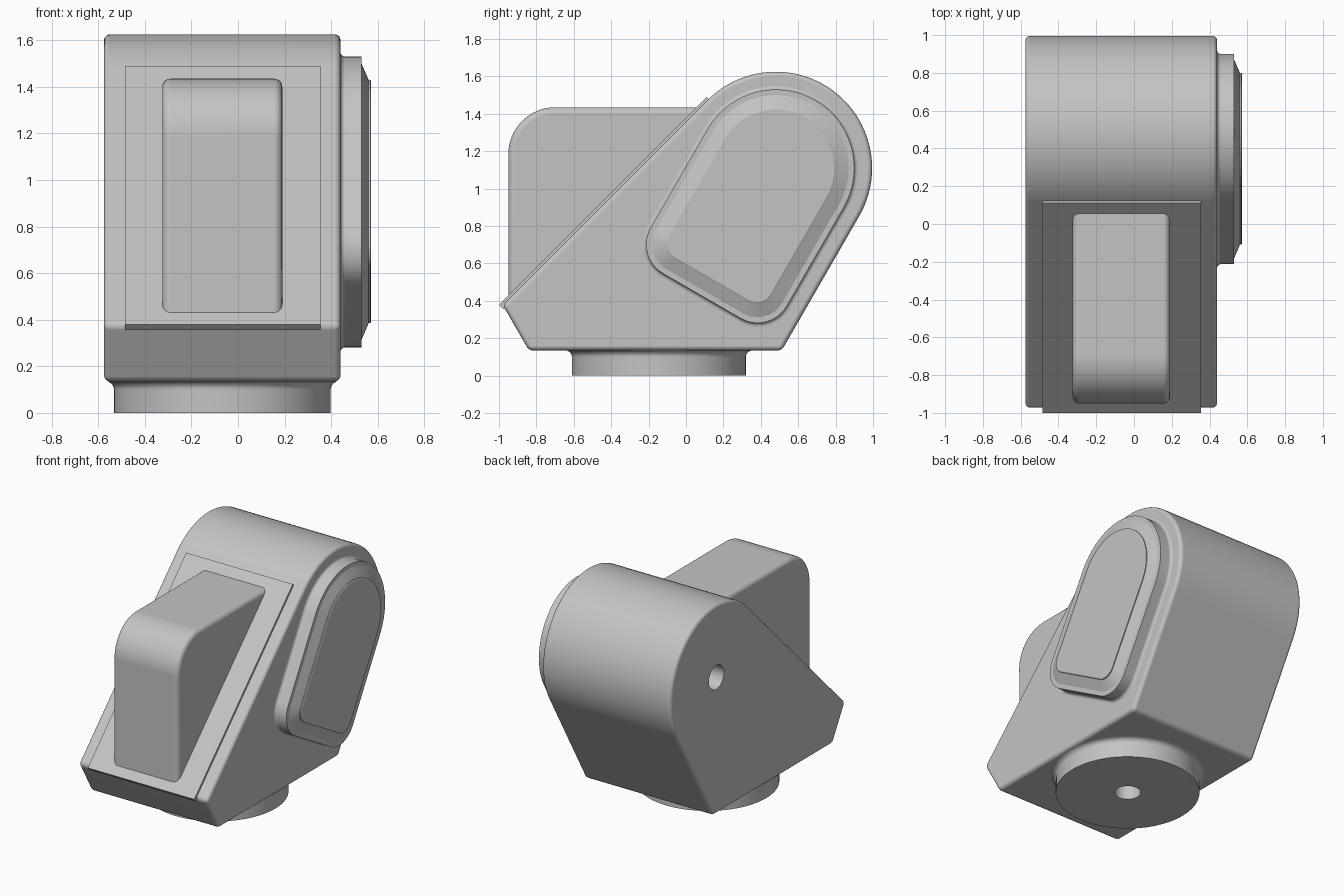
import bpy, bmesh
from math import sin, cos, pi, radians

if "Cube" in bpy.data.objects:
    bpy.data.objects.remove(bpy.data.objects["Cube"], do_unlink=True)

GREY = (0.55, 0.55, 0.55, 1)
grey = bpy.data.materials.new("plain grey")
grey.use_nodes = True
grey.diffuse_color = GREY
grey.node_tree.nodes["Principled BSDF"].inputs["Base Color"].default_value = GREY

MID_X = -0.0675           # middle of the housing
PIVOT = (0.48, 1.11)      # centre of the rounded head (y, z)
HEAD_R = 0.515
HOLE_R = 0.085


def loft(name, rings):
    """Skin equal-length rings of 3D points and cap both ends."""
    bm = bmesh.new()
    loops = [[bm.verts.new(p) for p in ring] for ring in rings]
    n = len(loops[0])
    for a, b in zip(loops, loops[1:]):
        for i in range(n):
            j = (i + 1) % n
            bm.faces.new((a[i], a[j], b[j], b[i]))
    bm.faces.new(loops[0])
    bm.faces.new(loops[-1])
    bmesh.ops.recalc_face_normals(bm, faces=bm.faces)
    mesh = bpy.data.meshes.new(name)
    bm.to_mesh(mesh)
    bm.free()
    obj = bpy.data.objects.new(name, mesh)
    bpy.context.collection.objects.link(obj)
    mesh.materials.append(grey)
    return obj


def extrude_x(name, profile, x0, x1):
    return loft(name, [[(x, y, z) for y, z in profile] for x in (x0, x1)])


def arc(c, r, start, end, steps):
    return [(c[0] + r * cos(radians(start + (end - start) * i / steps)),
             c[1] + r * sin(radians(start + (end - start) * i / steps)))
            for i in range(steps + 1)]


def finish(obj, bevel=0, cutter=None):
    """Round the edges, cut a hole, and smooth all but sharp edges."""
    bpy.ops.object.select_all(action='DESELECT')
    bpy.context.view_layer.objects.active = obj
    obj.select_set(True)
    if bevel:
        m = obj.modifiers.new("round", 'BEVEL')
        m.width, m.segments = bevel, 5
        m.limit_method, m.angle_limit = 'ANGLE', radians(25)
        bpy.ops.object.modifier_apply(modifier=m.name)
    if cutter:
        m = obj.modifiers.new("hole", 'BOOLEAN')
        m.operation, m.object, m.solver = 'DIFFERENCE', cutter, 'EXACT'
        bpy.ops.object.modifier_apply(modifier=m.name)
    bpy.ops.object.shade_smooth_by_angle(angle=radians(20))
    m = obj.modifiers.new("flat faces", 'WEIGHTED_NORMAL')
    m.keep_sharp = True


def circle_z(r, z, n=72):
    return [(MID_X + r * cos(2 * pi * i / n), -0.145 + r * sin(2 * pi * i / n), z)
            for i in range(n)]


# Hole cutters
side_cutter = extrude_x("side_hole_cutter", arc(PIVOT, HOLE_R, 0, 350, 35), -0.7, -0.35)
base_cutter = loft("base_hole_cutter", [circle_z(HOLE_R, -0.1, 36), circle_z(HOLE_R, 0.3, 36)])

# Housing with a rounded head and sloping front
body_profile = [(-0.98, 0.378), (-0.84, 0.135), (0.512, 0.135)]
body_profile += arc(PIVOT, HEAD_R, -30, 135, 44)
housing = extrude_x("housing", body_profile, -0.575, 0.44)
finish(housing, 0.025, side_cutter)
cut = housing.modifiers.new("base hole", 'BOOLEAN')
cut.object, cut.solver = base_cutter, 'EXACT'
housing.modifiers.move(1, 0)

# Sloping front panel
panel = extrude_x("front_panel", [(-1, 0.38), (0.11, 1.49), (0.135, 1.465), (-0.975, 0.355)],
                  -0.485, 0.355)
finish(panel)

# Hood standing out of the panel
hood_profile = [(0.16, 1.435), (-0.95, 0.36)]
hood_profile += arc((-0.7, 1.185), 0.25, 180, 90, 16)
hood = extrude_x("front_hood", hood_profile, -0.325, 0.19)
finish(hood, 0.035)


# Side cover: rounded head, square foot with round corners, tilted with the back
def cover_ring(x, inset):
    half, length, r = 0.42 - inset, 0.79 - inset, 0.18 - inset * 0.9
    down, across = (-0.5, -0.866), (0.866, -0.5)
    pts = arc(PIVOT, half, -30, 150, 36)
    for side, start in ((-1, 150), (1, 240)):
        c = [PIVOT[k] + down[k] * (length - r) + across[k] * side * (half - r) for k in (0, 1)]
        pts += arc(c, r, start, start + 90, 12)
    return [(x, y, z) for y, z in pts]


fillet = [(0.46 - 0.02 * cos(radians(a)), -0.02 + 0.02 * sin(radians(a)))
          for a in range(0, 91, 15)]
steps = [(0.42, -0.02)] + fillet + [(0.53, 0), (0.53, 0.03), (0.561, 0.1),
                                    (0.568, 0.1), (0.572, 0.107)]
finish(loft("side_cover", [cover_ring(x, d) for x, d in steps]))

# Round base, flared where it meets the housing
flare = [circle_z(0.5 - 0.035 * cos(radians(a)), 0.1 + 0.035 * sin(radians(a)))
         for a in range(0, 91, 15)]
base = loft("round_base", [circle_z(0.465, 0)] + flare)
finish(base, 0, base_cutter)

for cutter in (side_cutter, base_cutter):
    cutter.hide_render = True
    cutter.hide_set(True)
